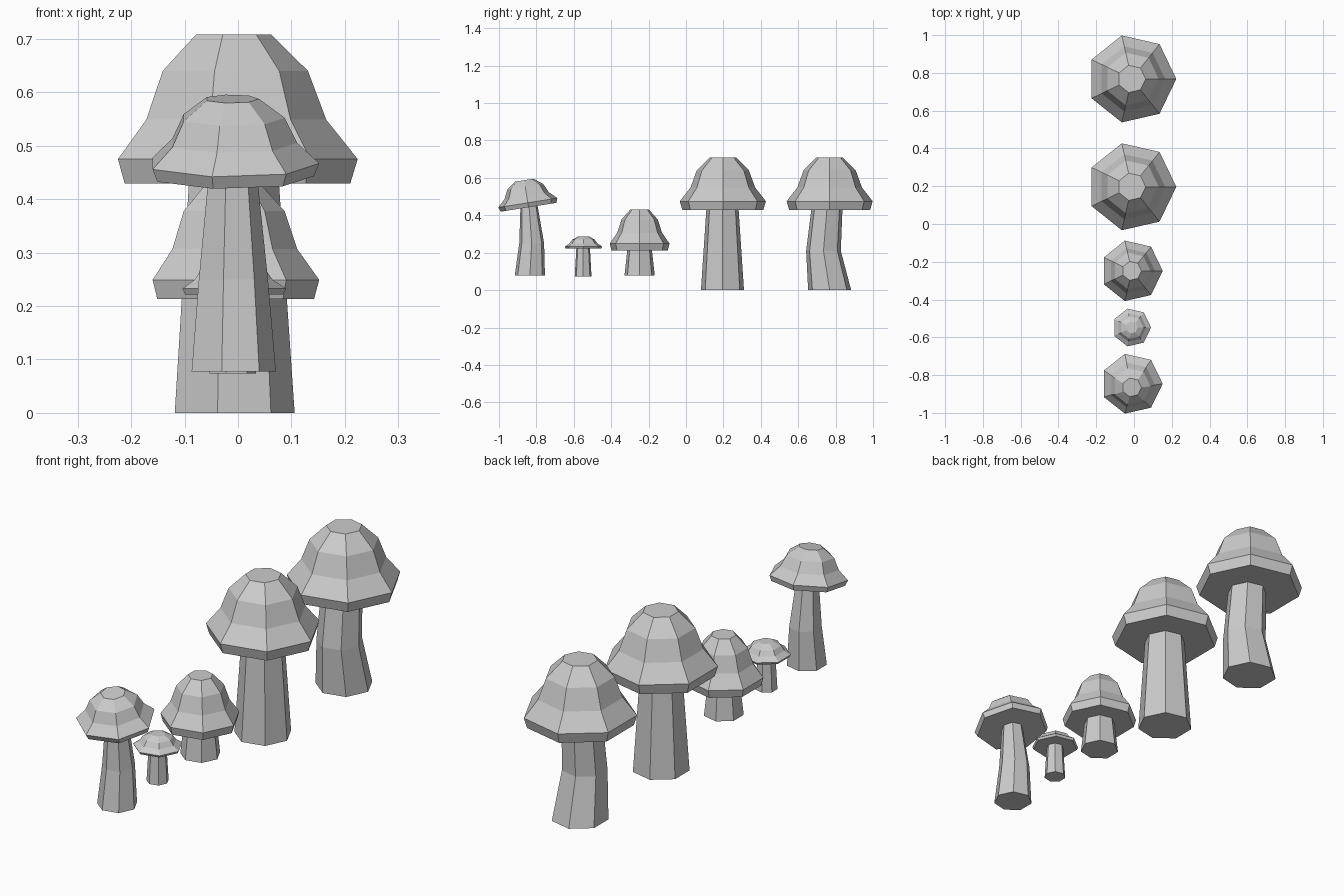
import bpy, bmesh
from math import cos, sin, tau, radians
from mathutils import Matrix, Vector

if "Cube" in bpy.data.objects:
    bpy.data.objects.remove(bpy.data.objects["Cube"])

SIDES = 7
CX = -0.012

# Cap profile (radius, height) at full size
CAP = [(0.222, 0), (0.236, 0.046), (0.177, 0.12), (0.143, 0.211), (0.074, 0.279)]


def lofted(name, rings):
    """Closed flat-shaded heptagonal solid from rings of (radius, y, z)."""
    bm = bmesh.new()
    loops = [[bm.verts.new((r * cos(tau * i / SIDES), y + r * sin(tau * i / SIDES), z))
              for i in range(SIDES)] for r, y, z in rings]
    bm.faces.new(loops[0][::-1])
    bm.faces.new(loops[-1])
    for a, b in zip(loops, loops[1:]):
        for i in range(SIDES):
            j = (i + 1) % SIDES
            bm.faces.new((a[i], a[j], b[j], b[i]))
    me = bpy.data.meshes.new(name)
    bm.to_mesh(me)
    bm.free()
    ob = bpy.data.objects.new(name, me)
    bpy.context.collection.objects.link(ob)
    return ob


def mushroom(name, cap_y, cap_z, width, height, stem, tilt=0):
    # Cap: scaled profile, optionally tipped about x
    cap = lofted(name + "_cap", [(r * width, 0, z * height) for r, z in CAP])
    cap.data.transform(Matrix.Rotation(radians(tilt), 4, 'X'))
    cap.location = Vector((CX, cap_y, cap_z))
    # Stem: tapered, bent where it has a middle ring
    lofted(name + "_stem", stem).location.x = CX


mushroom("large_bent_mushroom", 0.768, 0.429, 1, 1,
         [(0.118, 0.768, 0), (0.095, 0.735, 0.21), (0.085, 0.754, 0.44)])
mushroom("large_straight_mushroom", 0.197, 0.429, 1, 1,
         [(0.118, 0.195, 0), (0.088, 0.195, 0.44)])
mushroom("medium_mushroom", -0.248, 0.213, 0.695, 0.78,
         [(0.083, -0.248, 0.077), (0.067, -0.248, 0.22)])
mushroom("tiny_mushroom", -0.548, 0.222, 0.434, 0.227,
         [(0.046, -0.55, 0.074), (0.037, -0.55, 0.23)])
mushroom("leaning_mushroom", -0.842, 0.443, 0.695, 0.525,
         [(0.083, -0.835, 0.077), (0.068, -0.825, 0.25), (0.046, -0.84, 0.46)], tilt=9)
